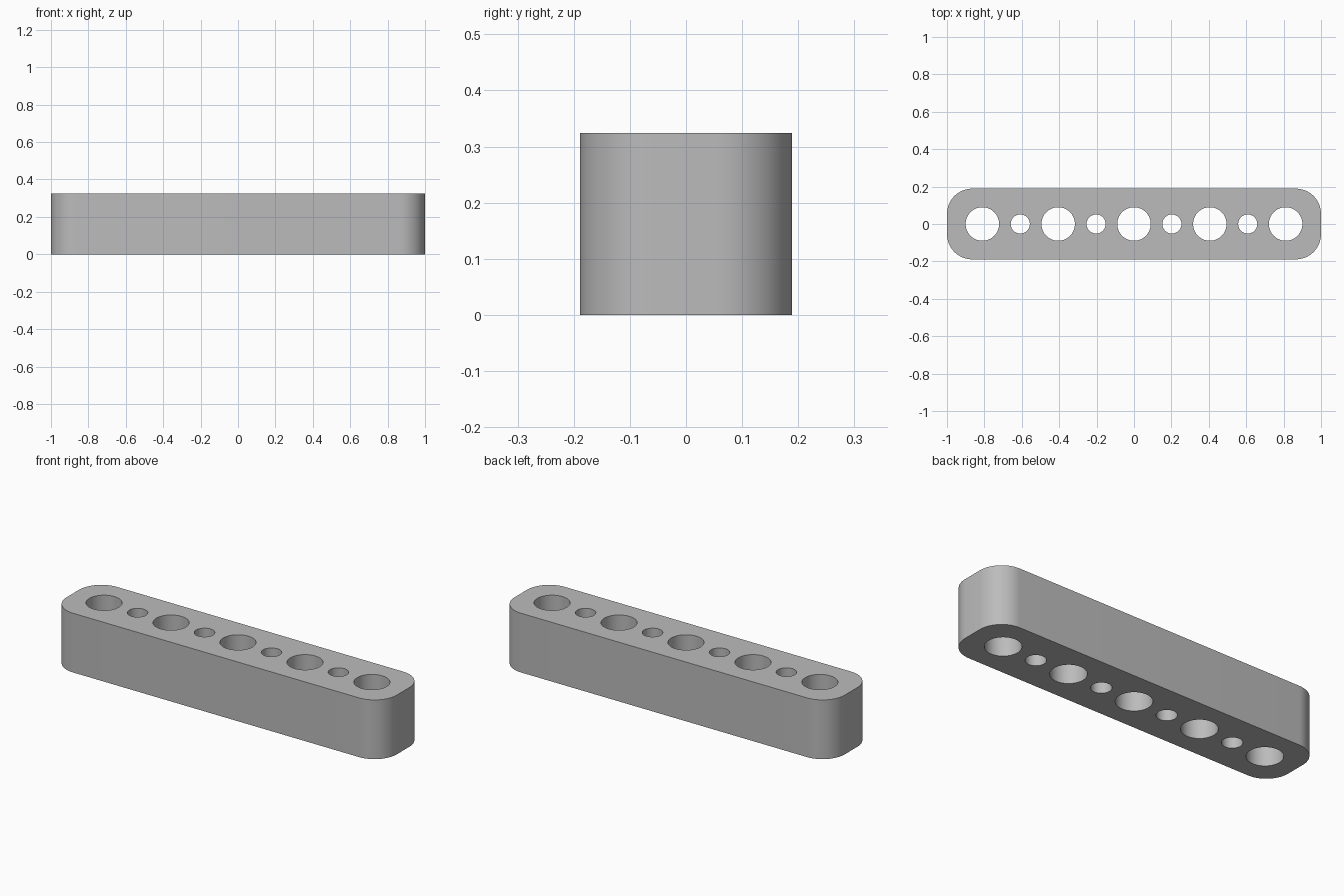
import bpy, bmesh
from math import cos, sin, pi, radians

cube = bpy.data.objects.get("Cube")
if cube:
    bpy.data.objects.remove(cube)

HALF_X, HALF_Y, HEIGHT = 1.0, 0.189, 0.324
CORNER, PITCH = 0.135, 0.4054
BIG_R, SMALL_R = 0.0895, 0.051
STEPS = 16


def circle(x, radius, count=64):
    return [(x + radius * cos(2 * pi * i / count), radius * sin(2 * pi * i / count))
            for i in range(count)]


def rounded_rectangle():
    points = []
    for quarter, (sx, sy) in enumerate([(1, 1), (-1, 1), (-1, -1), (1, -1)]):
        for i in range(STEPS + 1):
            a = (quarter + i / STEPS) * pi / 2
            points.append((sx * (HALF_X - CORNER) + CORNER * cos(a),
                           sy * (HALF_Y - CORNER) + CORNER * sin(a)))
    return points


# Outline with alternating large and small through holes
loops = [rounded_rectangle()]
loops += [circle(i * PITCH, BIG_R) for i in range(-2, 3)]
loops += [circle((i + 0.5) * PITCH, SMALL_R) for i in range(-2, 2)]

# Fill the flat plan, then extrude it to full height
bm = bmesh.new()
edges = []
for loop in loops:
    verts = [bm.verts.new((x, y, 0)) for x, y in loop]
    edges += [bm.edges.new((v, verts[i - 1])) for i, v in enumerate(verts)]
bmesh.ops.triangle_fill(bm, edges=edges, use_beauty=True, normal=(0, 0, 1))
result = bmesh.ops.extrude_face_region(bm, geom=bm.faces[:], use_keep_orig=True)
top = [g for g in result["geom"] if isinstance(g, bmesh.types.BMVert)]
bmesh.ops.translate(bm, verts=top, vec=(0, 0, HEIGHT))
bmesh.ops.recalc_face_normals(bm, faces=bm.faces[:])

mesh = bpy.data.meshes.new("perforated_bar")
bm.to_mesh(mesh)
bm.free()
bar = bpy.data.objects.new("perforated_bar", mesh)
bpy.context.collection.objects.link(bar)

# Plain grey
grey = bpy.data.materials.new("grey")
grey.use_nodes = True
color = (0.5, 0.5, 0.5, 1)
grey.diffuse_color = color
grey.node_tree.nodes["Principled BSDF"].inputs["Base Color"].default_value = color
mesh.materials.append(grey)

# Smooth rounded walls, crisp rims
bpy.ops.object.select_all(action="DESELECT")
bar.select_set(True)
bpy.context.view_layer.objects.active = bar
bpy.ops.object.shade_smooth_by_angle(angle=radians(30))
